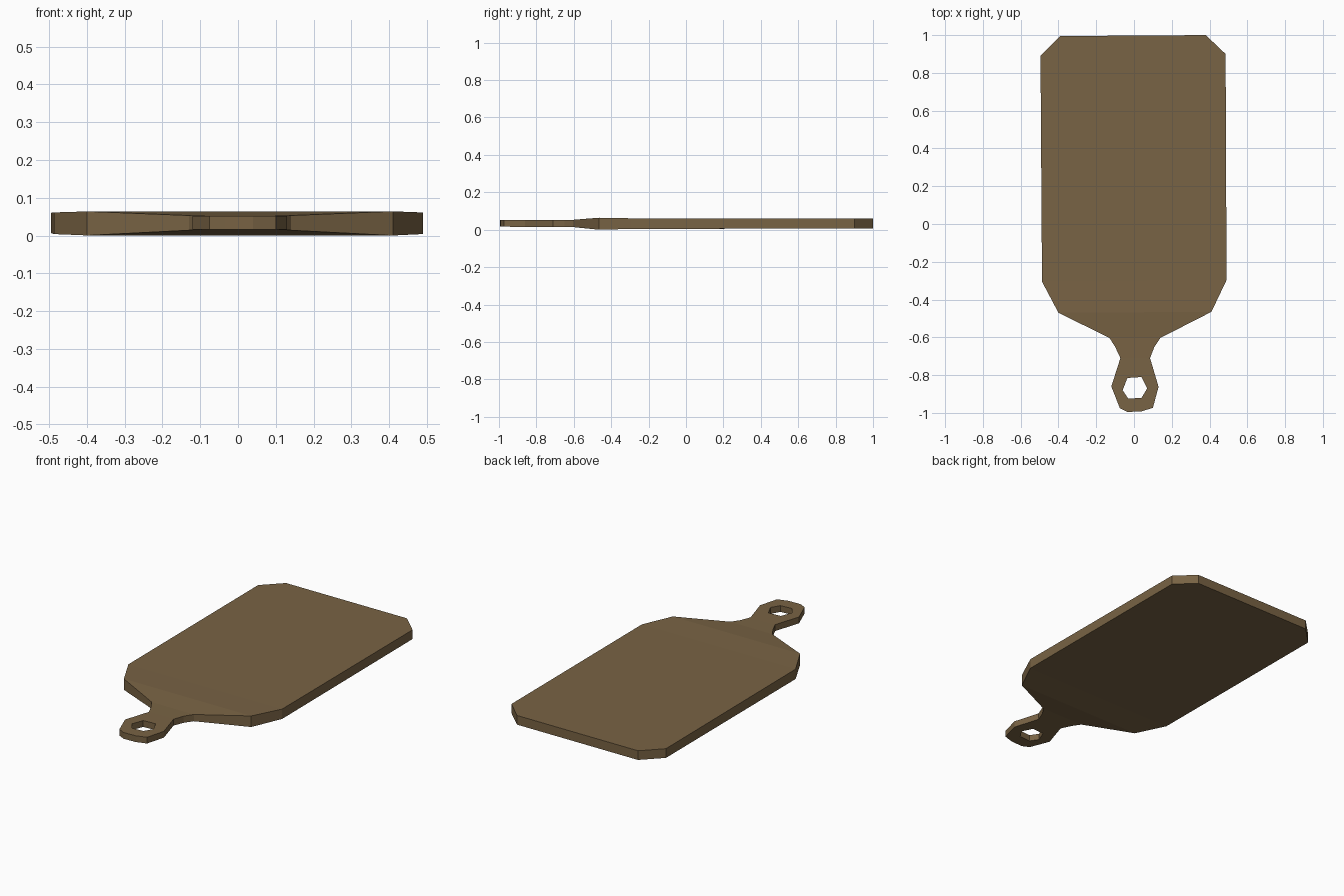
import bpy, bmesh

if "Cube" in bpy.data.objects:
    bpy.data.objects.remove(bpy.data.objects["Cube"])

# Left and right outline rows, from the far end to the start of the handle
left = [(-.39, .995), (-.495, .89), (-.487, -.305), (-.40, -.47),
        (-.13, -.603), (-.10, -.65), (-.072, -.71)]
right = [(.38, 1.0), (.485, .90), (.49, -.297), (.41, -.465),
         (.14, -.603), (.108, -.65), (.085, -.71)]
# Handle loop: outer edge and hanging hole, matched point for point
outer = [left[-1], (-.12, -.86), (-.075, -.975), (-.035, -.995),
         (.04, -.992), (.10, -.973), (.13, -.862), right[-1]]
hole = [(-.035, -.815), (-.06, -.88), (-.03, -.925), (-.03, -.925),
        (.04, -.92), (.04, -.92), (.07, -.87), (.04, -.81)]

# Top and underside heights along the board
profile = [(-1, .016, .052), (-.71, .015, .052), (-.6, .014, .053),
           (-.467, .0, .064), (-.3, .004, .061), (1, .007, .06)]


def heights(y):
    for (y0, b0, t0), (y1, b1, t1) in zip(profile, profile[1:]):
        if y <= y1:
            f = max(0, (y - y0) / (y1 - y0))
            return b0 + (b1 - b0) * f, t0 + (t1 - t0) * f
    return profile[-1][1:]


# Plan faces: body strips, then the ring around the hole
plan = [[left[0], left[1], left[2], right[2], right[1], right[0]]]
for i in range(2, len(left) - 1):
    plan.append([left[i], left[i + 1], right[i + 1], right[i]])
n = len(outer)
for i in range(n):
    j = (i + 1) % n
    plan.append(list(dict.fromkeys([outer[i], outer[j], hole[j], hole[i]])))

bm = bmesh.new()
verts = {}


def vert(p, top):
    key = (p, top)
    if key not in verts:
        verts[key] = bm.verts.new((p[0], p[1], heights(p[1])[top]))
    return verts[key]


edges = set()
for poly in plan:
    bm.faces.new([vert(p, 1) for p in poly])
    bm.faces.new([vert(p, 0) for p in reversed(poly)])
    edges.update(zip(poly, poly[1:] + poly[:1]))

# Side walls wherever a plan edge has no neighbour
for a, b in sorted(edges):
    if (b, a) not in edges:
        bm.faces.new([vert(b, 1), vert(a, 1), vert(a, 0), vert(b, 0)])
bmesh.ops.recalc_face_normals(bm, faces=bm.faces)

mesh = bpy.data.meshes.new("cutting_board")
bm.to_mesh(mesh)
bm.free()
wood = bpy.data.materials.new("brown_wood")
wood.diffuse_color = (.19, .125, .058, 1)
wood.use_nodes = True
wood.node_tree.nodes["Principled BSDF"].inputs["Base Color"].default_value = wood.diffuse_color
mesh.materials.append(wood)
board = bpy.data.objects.new("cutting_board", mesh)
bpy.context.collection.objects.link(board)
